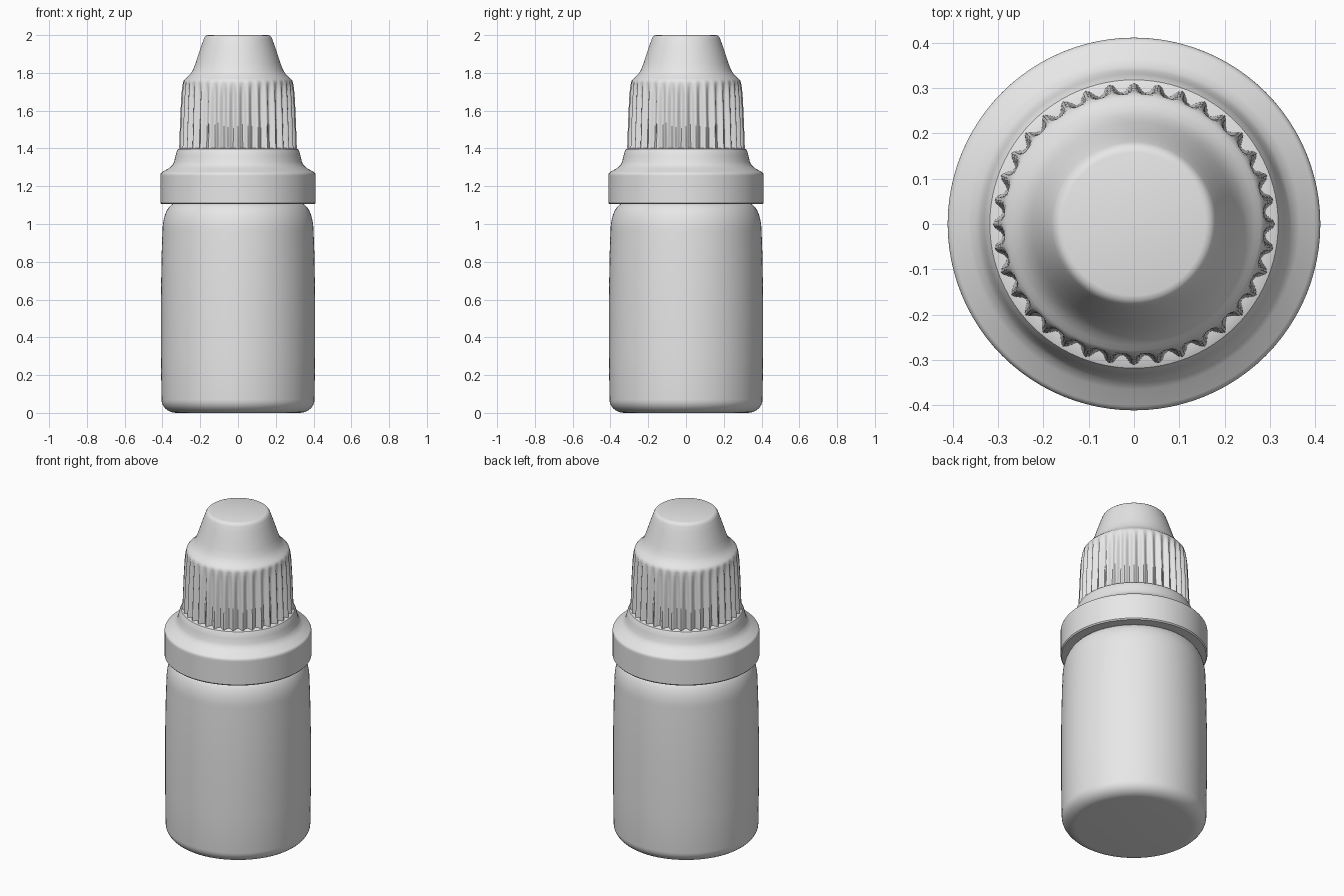
import bpy
import bmesh
import math

cube = bpy.data.objects.get("Cube")
if cube:
    bpy.data.objects.remove(cube, do_unlink=True)

plastic = bpy.data.materials.new("light grey plastic")
plastic.use_nodes = True
GREY = (0.8, 0.8, 0.8, 1)
plastic.diffuse_color = GREY
plastic.node_tree.nodes["Principled BSDF"].inputs["Base Color"].default_value = GREY


def lathe(name, profile, segments, flutes=0, sharp=40):
    """Spin (radius, height, flute depth) points about z and close both ends."""
    bm = bmesh.new()
    rings = []
    for radius, z, depth in profile:
        ring = []
        for i in range(segments):
            a = math.tau * i / segments
            r = radius - depth * (0.5 - 0.5 * math.cos(flutes * a))
            ring.append(bm.verts.new((r * math.sin(a), r * math.cos(a), z)))
        rings.append(ring)
    for low, high in zip(rings, rings[1:]):
        for i in range(segments):
            j = (i + 1) % segments
            bm.faces.new((low[i], low[j], high[j], high[i]))
    bm.faces.new(rings[0])
    bm.faces.new(rings[-1])
    bmesh.ops.recalc_face_normals(bm, faces=bm.faces)
    mesh = bpy.data.meshes.new(name)
    bm.to_mesh(mesh)
    bm.free()
    mesh.materials.append(plastic)
    obj = bpy.data.objects.new(name, mesh)
    bpy.context.collection.objects.link(obj)
    bpy.ops.object.select_all(action="DESELECT")
    obj.select_set(True)
    bpy.context.view_layer.objects.active = obj
    bpy.ops.object.shade_smooth_by_angle(angle=math.radians(sharp))
    return obj


def arc(cx, cz, rx, rz, start, end, steps):
    """Elliptical profile arc, angles in degrees from the outward direction."""
    points = []
    for i in range(steps + 1):
        a = math.radians(start + (end - start) * i / steps)
        points.append((cx + rx * math.cos(a), cz + rz * math.sin(a), 0))
    return points


# Bottle: rounded foot, straight wall, soft shoulder
bottle = arc(0.325, 0.07, 0.08, 0.07, -90, 0, 8)
bottle += [(0.408, 0.3, 0), (0.408, 0.62, 0), (0.404, 0.85, 0)]
bottle += arc(0.33, 0.96, 0.07, 0.15, 0, 85, 10)
bottle += [(0.3, 1.115, 0), (0.3, 1.15, 0)]
lathe("bottle", bottle, 96)

# Collar: wide band with a sloping, stepped shoulder
collar = [(0.28, 1.105, 0), (0.405, 1.105, 0), (0.411, 1.112, 0), (0.411, 1.25, 0)]
collar += arc(0.391, 1.258, 0.02, 0.02, 0, 60, 4)
collar += [(0.365, 1.296, 0), (0.347, 1.312, 0), (0.338, 1.33, 0),
           (0.331, 1.36, 0), (0.326, 1.38, 0), (0.318, 1.396, 0), (0.3, 1.403, 0),
           (0.27, 1.404, 0)]
lathe("cap_collar", collar, 96)

# Fluted grip running up into the tapered tip
tip = [(0.312, 1.39, 0.022), (0.31, 1.45, 0.022), (0.305, 1.58, 0.021),
       (0.3, 1.68, 0.018), (0.296, 1.72, 0.012), (0.292, 1.745, 0.005),
       (0.287, 1.76, 0), (0.279, 1.769, 0), (0.267, 1.779, 0), (0.252, 1.795, 0),
       (0.239, 1.815, 0), (0.225, 1.85, 0), (0.209, 1.9, 0), (0.192, 1.95, 0),
       (0.181, 1.98, 0), (0.176, 1.99, 0), (0.168, 1.997, 0), (0.158, 2.0, 0)]
lathe("cap_grip_and_tip", tip, 288, flutes=36, sharp=50)
